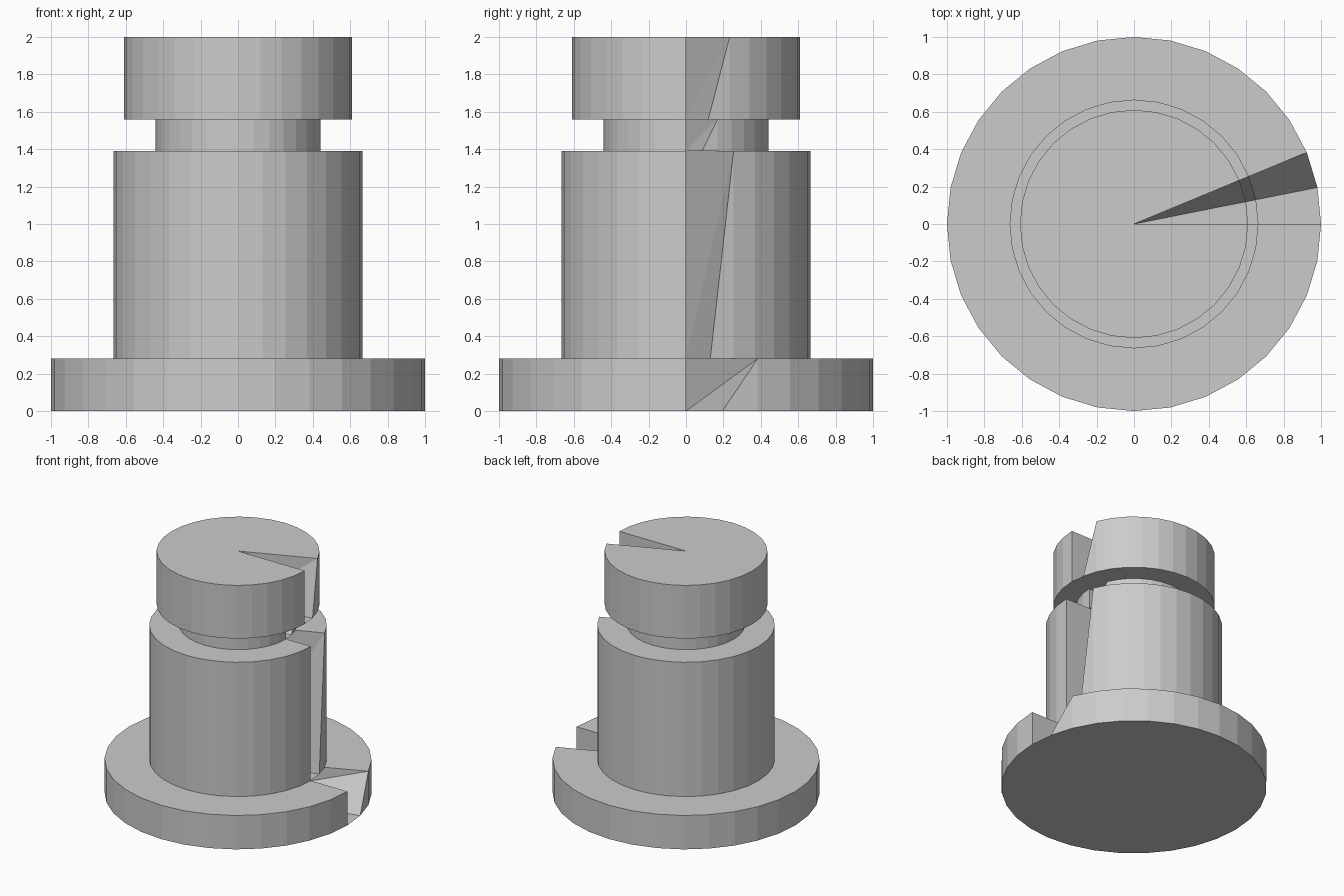
import bpy, bmesh
from math import sin, cos, tau

if "Cube" in bpy.data.objects:
    bpy.data.objects.remove(bpy.data.objects["Cube"])

SIDES = 32


def notched_drum(name, radius, z0, z1):
    """Flat-shaded drum whose second top rim point is pulled to the bottom centre."""
    bm = bmesh.new()

    def ring(z):
        return [bm.verts.new((radius * cos(tau * i / SIDES),
                              radius * sin(tau * i / SIDES), z)) for i in range(SIDES)]

    low, high = ring(z0), ring(z1)
    low_mid = bm.verts.new((0, 0, z0))
    high_mid = bm.verts.new((0, 0, z1))
    high[1].co = low_mid.co          # the notch

    for i in range(SIDES):
        j = (i + 1) % SIDES
        bm.faces.new((low_mid, low[j], low[i]))
        bm.faces.new((high_mid, high[i], high[j]))
        if i < 2:                    # bent sides beside the notch
            opposite = high[j]
            bm.faces.new((low[i], low[j], opposite))
            bm.faces.new((low[i], opposite, high[i]))
        else:
            bm.faces.new((low[i], low[j], high[j], high[i]))

    mesh = bpy.data.meshes.new(name)
    bm.to_mesh(mesh)
    bm.free()
    obj = bpy.data.objects.new(name, mesh)
    bpy.context.collection.objects.link(obj)
    return obj


# Stacked drums: wide foot, tall body, narrow groove, cap
notched_drum("base_flange", 1.0, 0.0, 0.28)
notched_drum("body", 0.665, 0.28, 1.39)
notched_drum("neck_groove", 0.44, 1.39, 1.56)
notched_drum("head", 0.61, 1.56, 2.0)
